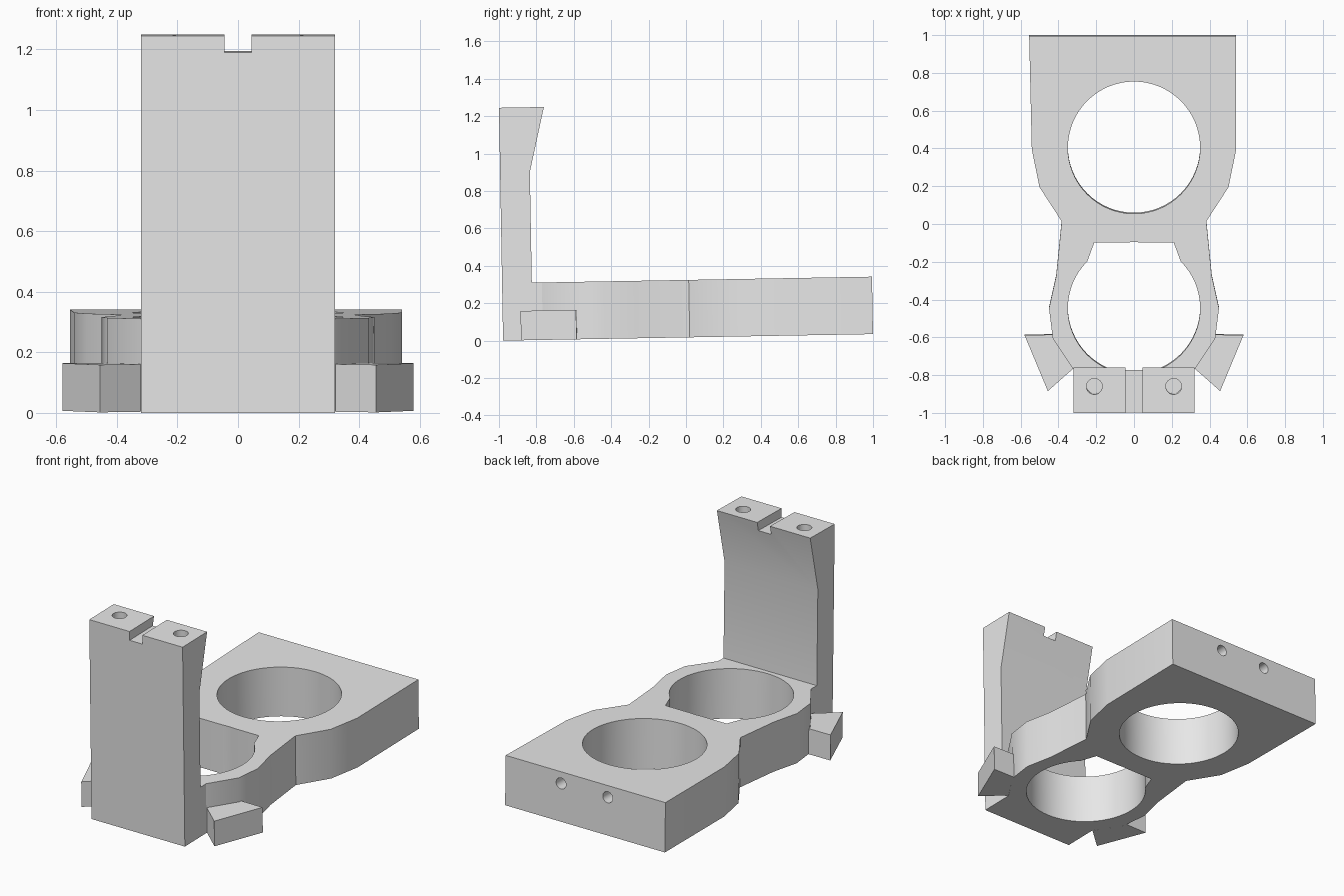
import bpy, bmesh, math
from mathutils import Vector, Matrix

cube = bpy.data.objects.get("Cube")
if cube:
    bpy.data.objects.remove(cube, do_unlink=True)

FRONT = -0.978                 # front bottom edge, pivot of the slight tilt
TILT = math.radians(1.01)
THICK = 0.307                  # base plate thickness
POST_BACK = -0.819             # rear face of the upright

grey = bpy.data.materials.new("plain grey")
grey.use_nodes = True
grey.diffuse_color = (0.8, 0.8, 0.8, 1)
grey.node_tree.nodes["Principled BSDF"].inputs["Base Color"].default_value = (0.8, 0.8, 0.8, 1)


def finish(name, bm):
    """Turn a bmesh into an object sharing the common tilt."""
    bmesh.ops.recalc_face_normals(bm, faces=bm.faces)
    bmesh.ops.translate(bm, verts=bm.verts, vec=(0, -FRONT, 0))
    mesh = bpy.data.meshes.new(name)
    bm.to_mesh(mesh)
    bm.free()
    mesh.materials.append(grey)
    obj = bpy.data.objects.new(name, mesh)
    bpy.context.collection.objects.link(obj)
    obj.location = (0, FRONT, 0)
    obj.rotation_euler = (TILT, 0, 0)
    return obj


def prism(name, points, lo, hi, axis="z"):
    """Extrude an outline: (x, y) along z, or (y, z) along x."""
    bm = bmesh.new()
    place = (lambda a, b: (a, b, lo)) if axis == "z" else (lambda a, b: (lo, a, b))
    step = (0, 0, hi - lo) if axis == "z" else (hi - lo, 0, 0)
    face = bm.faces.new([bm.verts.new(place(*p)) for p in points])
    new = bmesh.ops.extrude_face_region(bm, geom=[face])["geom"]
    bmesh.ops.translate(bm, vec=step, verts=[v for v in new if isinstance(v, bmesh.types.BMVert)])
    return finish(name, bm)


def cylinder(name, centre, radius, depth, segments=64, along_y=False):
    bm = bmesh.new()
    matrix = Matrix.Translation(Vector(centre))
    if along_y:
        matrix = matrix @ Matrix.Rotation(math.pi / 2, 4, "X")
    bmesh.ops.create_cone(bm, cap_ends=True, segments=segments, radius1=radius,
                          radius2=radius, depth=depth, matrix=matrix)
    return finish(name, bm)


def cut(target, cutter):
    bpy.context.view_layer.update()
    mod = target.modifiers.new("cut", "BOOLEAN")
    mod.operation = "DIFFERENCE"
    mod.solver = "EXACT"
    mod.object = cutter
    with bpy.context.temp_override(object=target, active_object=target):
        bpy.ops.object.modifier_apply(modifier=mod.name)
    bpy.data.objects.remove(cutter, do_unlink=True)


# Base plate: waisted outline
side = [(0.32, POST_BACK), (0.32, -0.765), (0.43, -0.6), (0.45, -0.44),
        (0.412, -0.27), (0.383, 0.02), (0.50, 0.2), (0.541, 0.4)]
outline = side + [(0.541, 1.0), (-0.555, 1.0)] + [(-x, y) for x, y in reversed(side)]
base = prism("base_plate", outline, 0, THICK)

# Two large round openings, the front one with a squared rear edge
for y in (0.41, -0.44):
    cut(base, cylinder("opening_cutter", (0, y, THICK / 2), 0.35, 1))
notch = [(-0.25, -0.2), (0.25, -0.2), (0.21, -0.092), (-0.21, -0.092)]
cut(base, prism("notch_cutter", notch, -0.2, 0.6))

# Screw holes in the rear face
for x in (-0.16, 0.16):
    cut(base, cylinder("rear_hole_cutter", (x, 1.0, 0.235), 0.034, 0.3, 32, True))

# Upright post, flaring toward its top
profile = [(FRONT, 0), (POST_BACK, 0), (POST_BACK, THICK), (POST_BACK, 0.9),
           (-0.738, 1.245), (FRONT, 1.245)]
post = prism("upright_post", profile, -0.32, 0.32, "x")
slot = [(-1.2, 1.19), (-0.6, 1.19), (-0.6, 1.4), (-1.2, 1.4)]
cut(post, prism("slot_cutter", slot, -0.044, 0.044, "x"))
for x in (-0.21, 0.21):
    cut(post, cylinder("top_hole_cutter", (x, -0.838, 1.245), 0.042, 0.46, 32))

# Angled side lugs at the foot
parts = [base, post]
lug = [(0.432, -0.583), (0.58, -0.585), (0.456, -0.882), (0.322, -0.763), (0.43, -0.6)]
for name, sign in (("left_lug", 1), ("right_lug", -1)):
    parts.append(prism(name, [(sign * x, y) for x, y in lug], 0, 0.157))

# Smooth bores, crisp edges
bpy.ops.object.select_all(action="DESELECT")
for obj in parts:
    obj.select_set(True)
bpy.context.view_layer.objects.active = base
bpy.ops.object.shade_smooth_by_angle(angle=math.radians(30))
